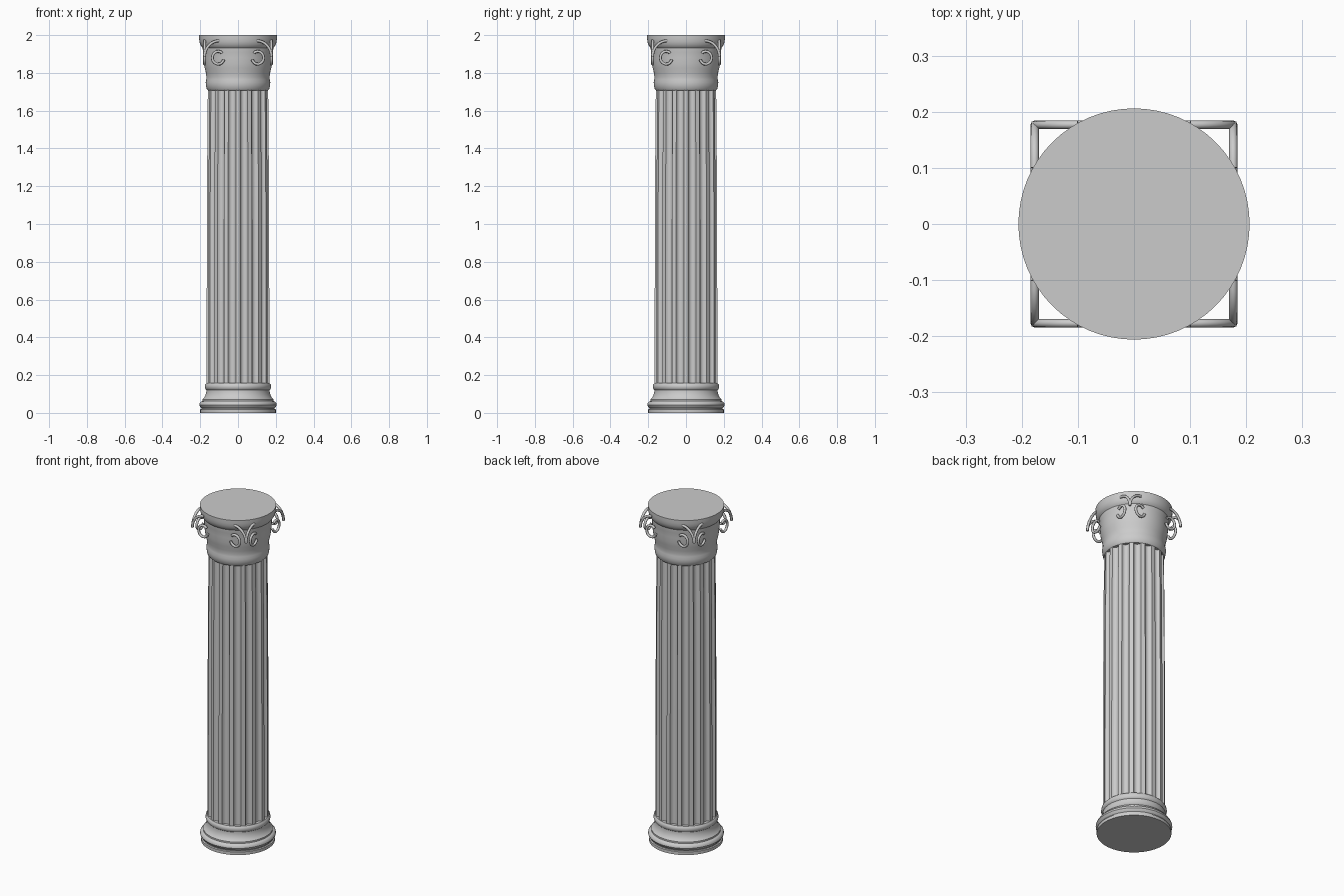
import bpy, bmesh
from math import sin, cos, pi, radians

if "Cube" in bpy.data.objects:
    bpy.data.objects.remove(bpy.data.objects["Cube"])


def loft(name, rings, angle=35):
    """Mesh skinned through closed rings of points, capped at both ends."""
    bm = bmesh.new()
    vs = [[bm.verts.new(p) for p in ring] for ring in rings]
    n = len(vs[0])
    for a, b in zip(vs, vs[1:]):
        for i in range(n):
            j = (i + 1) % n
            bm.faces.new((a[i], a[j], b[j], b[i]))
    bm.faces.new(vs[0][::-1])
    bm.faces.new(vs[-1])
    me = bpy.data.meshes.new(name)
    bm.to_mesh(me)
    bm.free()
    ob = bpy.data.objects.new(name, me)
    bpy.context.collection.objects.link(ob)
    bpy.ops.object.select_all(action='DESELECT')
    ob.select_set(True)
    bpy.context.view_layer.objects.active = ob
    bpy.ops.object.shade_smooth_by_angle(angle=radians(angle))
    return ob


def lathe(name, profile, n=64):
    return loft(name, [[(r * cos(2 * pi * i / n), r * sin(2 * pi * i / n), z)
                        for i in range(n)] for r, z in profile])


# Moulded base
lathe("base", [
    (.200, 0), (.200, .018), (.194, .021), (.194, .026), (.200, .032),
    (.205, .042), (.203, .052), (.196, .060), (.188, .063), (.188, .072),
    (.180, .080), (.172, .095), (.168, .112), (.168, .122), (.173, .127),
    (.176, .138), (.174, .150), (.168, .157)])

# Fluted shaft: flat fillets separated by rounded hollows
FLUTES, FILLET, DEPTH = 16, radians(4), .018


def fluted_ring(r, z):
    pts, step = [], 2 * pi / FLUTES
    for k in range(FLUTES):
        pts.append((k * step - FILLET, r))
        width = step - 2 * FILLET
        for s in range(9):
            t = s / 8
            hollow = DEPTH * (1 - (2 * t - 1) ** 2) ** .5
            pts.append((k * step + FILLET + width * t, r - hollow))
        pts.pop()
    return [(q * cos(a), q * sin(a), z) for a, q in pts]


loft("fluted_shaft", [fluted_ring(r, z) for r, z in
                      [(.166, .15), (.166, .6), (.165, 1.0), (.163, 1.4), (.160, 1.72)]], 30)

# Bell-shaped capital
lathe("capital", [
    (.160, 1.708), (.166, 1.715), (.170, 1.735), (.171, 1.750), (.168, 1.765),
    (.167, 1.778), (.170, 1.800), (.176, 1.825), (.180, 1.850), (.182, 1.880),
    (.184, 1.910), (.187, 1.925), (.187, 1.933), (.192, 1.938), (.200, 1.950),
    (.204, 1.965), (.206, 1.980), (.206, 2.0)])

# Scroll ornaments at the four corners: a drooping arm and a curl on each face side
PLANE = .177
arm = [(.100 + .077 * sin(t * pi / 16), 1.885 + .085 * cos(t * pi / 16)) for t in range(9)]
curl = [(.105 + .031 * cos(radians(a)), 1.88 + .034 * sin(radians(a)))
        for a in range(135, -166, -20)]

cu = bpy.data.curves.new("corner_scrolls", 'CURVE')
cu.dimensions = '3D'
cu.bevel_depth = .0075
cu.bevel_resolution = 2
cu.use_fill_caps = True
for quarter in range(4):
    c, s = round(cos(quarter * pi / 2)), round(sin(quarter * pi / 2))
    for side in (-1, 1):
        for path in (arm, curl):
            sp = cu.splines.new('POLY')
            sp.points.add(len(path) - 1)
            for p, (x, z) in zip(sp.points, path):
                p.co = (c * x * side + s * PLANE, s * x * side - c * PLANE, z, 1)
            sp.use_smooth = True
scrolls = bpy.data.objects.new("corner_scrolls", cu)
bpy.context.collection.objects.link(scrolls)
